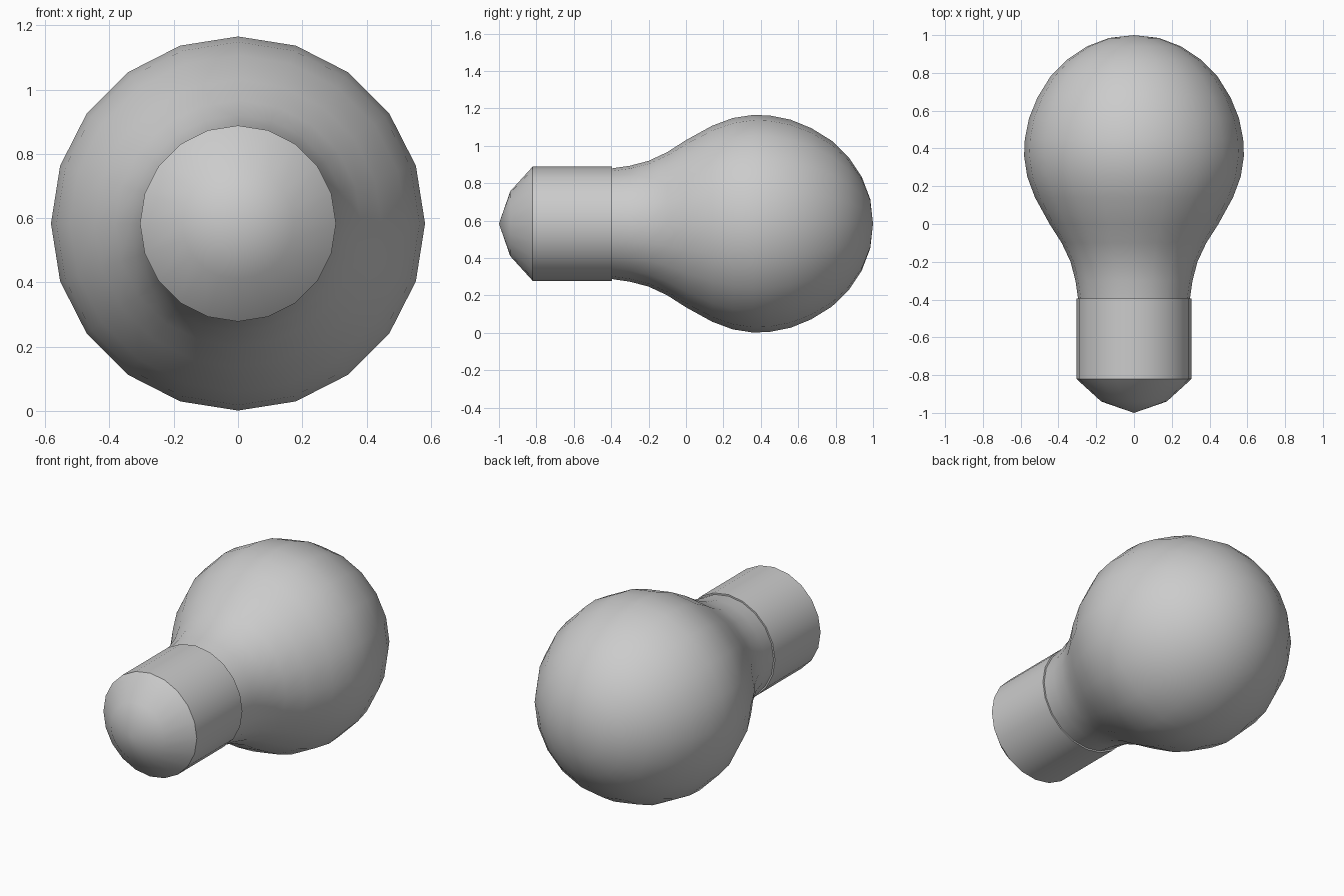
import bpy, bmesh, math

if "Cube" in bpy.data.objects:
    bpy.data.objects.remove(bpy.data.objects["Cube"])

AXIS_Z = 0.583
SIDES = 20


def lathe(name, profile):
    """Revolve (y, radius) points about the horizontal y axis."""
    bm = bmesh.new()
    rings = []
    for y, r in profile:
        n = SIDES if r > 0 else 1
        rings.append([bm.verts.new((r * math.sin(2 * math.pi * i / SIDES), y,
                                    AXIS_Z + r * math.cos(2 * math.pi * i / SIDES)))
                      for i in range(n)])
    for a, b in zip(rings, rings[1:]):
        for i in range(SIDES):
            j = (i + 1) % SIDES
            quad = [a[i % len(a)], a[j % len(a)], b[j % len(b)], b[i % len(b)]]
            bm.faces.new(list(dict.fromkeys(quad)))
    bmesh.ops.recalc_face_normals(bm, faces=bm.faces)
    mesh = bpy.data.meshes.new(name)
    bm.to_mesh(mesh)
    bm.free()
    obj = bpy.data.objects.new(name, mesh)
    bpy.context.collection.objects.link(obj)
    bpy.ops.object.select_all(action='DESELECT')
    obj.select_set(True)
    bpy.context.view_layer.objects.active = obj
    bpy.ops.object.shade_smooth_by_angle(angle=math.radians(40))
    return obj


# Glass bulb, from the round end down to the neck, plus the socket in one skin
lathe("light_bulb", [
    (1.0, 0), (0.985, 0.132), (0.94, 0.25), (0.87, 0.355), (0.78, 0.443),
    (0.67, 0.511), (0.56, 0.556), (0.45, 0.578), (0.36, 0.582), (0.25, 0.565),
    (0.14, 0.524), (0.0, 0.447), (-0.1, 0.383), (-0.2, 0.336), (-0.3, 0.31),
    (-0.395, 0.296),
    # screw base with a small lip, then the domed contact
    (-0.395, 0.305), (-0.82, 0.305), (-0.94, 0.173), (-1.0, 0),
])
